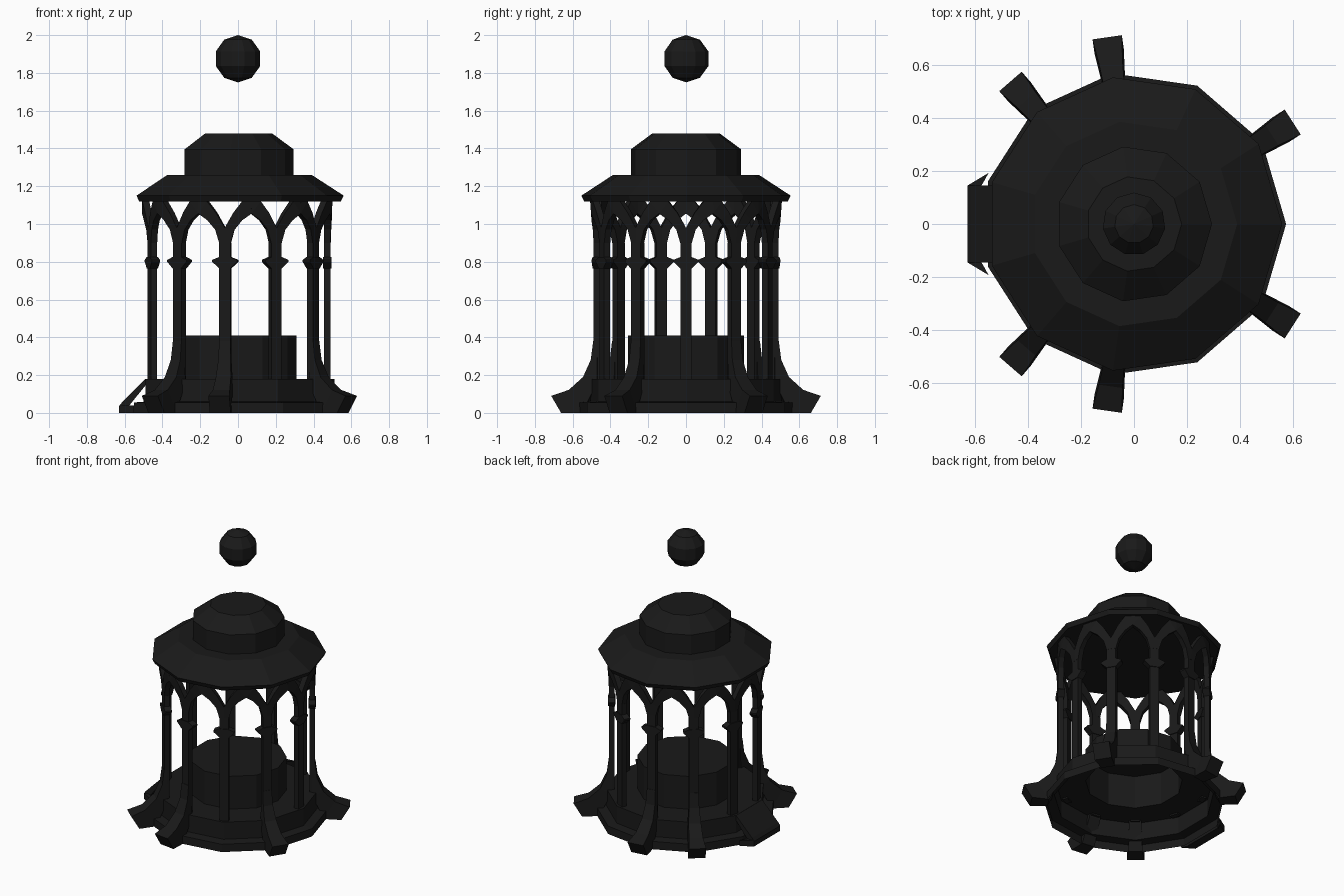
import bpy, bmesh
from math import pi, sin, cos

if "Cube" in bpy.data.objects:
    bpy.data.objects.remove(bpy.data.objects["Cube"])

N = 11
dark = bpy.data.materials.new("dark_stone")
dark.diffuse_color = (0.01, 0.01, 0.01, 1)
dark.use_nodes = True
dark.node_tree.nodes["Principled BSDF"].inputs["Base Color"].default_value = dark.diffuse_color


def finish(bm, name):
    bmesh.ops.recalc_face_normals(bm, faces=bm.faces)
    me = bpy.data.meshes.new(name)
    bm.to_mesh(me)
    bm.free()
    ob = bpy.data.objects.new(name, me)
    me.materials.append(dark)
    bpy.context.collection.objects.link(ob)
    return ob


def ring_face(bm, a, b):
    n = len(a)
    for i in range(n):
        j = (i + 1) % n
        bm.faces.new((a[i], a[j], b[j], b[i]))


def lathe(name, profile, cap_start):
    """Revolve (r, z) points in N flat sides; the last ring is capped."""
    bm = bmesh.new()
    rings = [[bm.verts.new((r * cos(2 * pi * i / N), r * sin(2 * pi * i / N), z))
              for i in range(N)] for r, z in profile]
    for a, b in zip(rings, rings[1:]):
        ring_face(bm, a, b)
    bm.faces.new(rings[-1])
    if cap_start:
        bm.faces.new(rings[0])
    return finish(bm, name)


def loft(bm, sections, ang):
    """Join 4-point sections given as (radial, tangential, z), turned to ang."""
    c, s = cos(ang), sin(ang)
    rings = [[bm.verts.new((r * c - t * s, r * s + t * c, z)) for r, t, z in sec]
             for sec in sections]
    for a, b in zip(rings, rings[1:]):
        ring_face(bm, a, b)
    bm.faces.new(rings[0])
    bm.faces.new(rings[-1])


def slab(r0, r1, w, z):
    return [(r0, -w, z), (r1, -w, z), (r1, w, z), (r0, w, z)]


# stepped plinth with central drum, open underneath
lathe("plinth", [(.575, 0), (.575, .055), (.51, .06), (.51, .18),
                 (.31, .18), (.31, .41)], False)

# tiered roof
lathe("roof", [(.545, 1.12), (.56, 1.15), (.39, 1.26), (.295, 1.26),
               (.295, 1.395), (.18, 1.48)], True)

# floating ball
bm = bmesh.new()
bmesh.ops.create_uvsphere(bm, u_segments=N, v_segments=5, radius=.125)
bmesh.ops.translate(bm, verts=bm.verts, vec=(0, 0, 1.875))
finish(bm, "floating_ball")

# columns with flared capitals and pointed arches
cols, caps, arches = bmesh.new(), bmesh.new(), bmesh.new()
# lower edge (t, z), upper edge (t, z), mid radius
RIB = [((.03, .9), (0, .9), .473), ((.05, .97), (0, .98), .476),
       ((.09, 1.02), (.045, 1.06), .483), ((.137, 1.055), (.09, 1.12), .49),
       ((.14, 1.06), (.137, 1.125), .49)]
for i in range(N):
    a = 2 * pi * i / N
    loft(cols, [slab(.455, .49, .03, .17), slab(.455, .49, .03, .9)], a)
    loft(caps, [slab(.45, .495, .03, .765), slab(.45, .495, .067, .8),
                slab(.45, .495, .067, .81), slab(.45, .495, .03, .825)], a)
    for side in (1, -1):
        secs = []
        for (tl, zl), (tu, zu), r in RIB:
            # wrap the rib onto the circle of columns
            pts = []
            for rr, t, z in ((r - .018, tl, zl), (r + .018, tl, zl),
                             (r + .018, tu, zu), (r - .018, tu, zu)):
                th = side * t / .137 * pi / N
                pts.append((rr * cos(th), rr * sin(th), z))
            secs.append(pts)
        loft(arches, secs, a)
finish(cols, "columns")
finish(caps, "capitals")
finish(arches, "pointed_arches")

# flared feet: outer (r, z), inner (r, z), half width
FOOT = [((.492, .38), (.47, .38), .03), ((.505, .28), (.47, .28), .033),
        ((.545, .19), (.47, .16), .04), ((.62, .122), (.55, 0), .045),
        ((.713, .09), (.66, 0), .056)]
feet = bmesh.new()
for k in (1, 3, 4, 7, 8, 10):
    secs = [[(o[0], -w, o[1]), (n[0], -w, n[1]), (n[0], w, n[1]), (o[0], w, o[1])]
            for o, n, w in FOOT]
    loft(feet, secs, 2 * pi * k / N)
finish(feet, "flared_feet")

# entrance ramp: thin sloped plate on a ground lip
ramp = bmesh.new()
RAMP = [((.63, .035), (.63, 0)), ((.615, .055), (.57, 0)),
        ((.585, .085), (.575, .04)), ((.49, .18), (.49, .145))]
loft(ramp, [[(u[0], -.145, u[1]), (l[0], -.145, l[1]),
             (l[0], .145, l[1]), (u[0], .145, u[1])] for u, l in RAMP], pi)
finish(ramp, "entrance_ramp")

# small side wings of the ramp
wings = bmesh.new()
for s in (1, -1):
    lo, hi = ([wings.verts.new((x, s * y, z)) for x, y in
               ((-.63, .145), (-.55, .193), (-.565, .165), (-.58, .14))]
              for z in (0, .04))
    ring_face(wings, lo, hi)
    wings.faces.new(lo)
    wings.faces.new(hi)
finish(wings, "ramp_wings")
